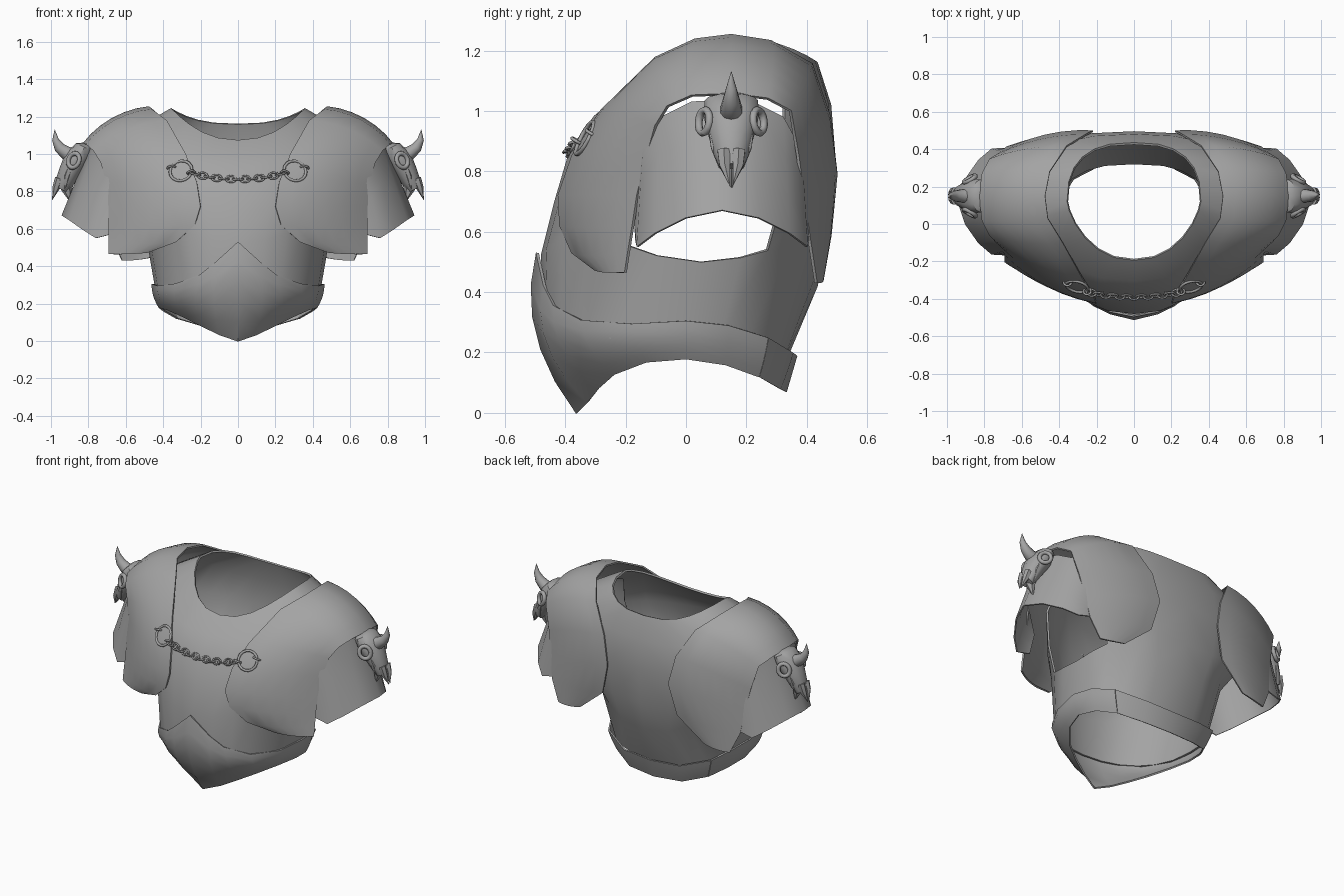
import bpy, bmesh
from math import sin, cos, pi
from mathutils import Vector as V

if "Cube" in bpy.data.objects:
    bpy.data.objects.remove(bpy.data.objects["Cube"])

steel = bpy.data.materials.new("dark_steel")
steel.diffuse_color = (.37, .37, .37, 1)
steel.use_nodes = True
steel.node_tree.nodes["Principled BSDF"].inputs["Base Color"].default_value = steel.diffuse_color


def finish(ob, mirror=False, thick=0, angle=40):
    ob.data.materials.append(steel)
    if mirror:
        m = ob.modifiers.new("mirror", 'MIRROR')
        m.merge_threshold = 0.002
    if thick:
        s = ob.modifiers.new("thickness", 'SOLIDIFY')
        s.thickness, s.offset = thick, 0
    bpy.ops.object.select_all(action='DESELECT')
    ob.select_set(True)
    bpy.context.view_layer.objects.active = ob
    bpy.ops.object.convert(target='MESH')
    bpy.ops.object.shade_smooth_by_angle(angle=angle * pi / 180)
    return ob


def grid(name, rows, closed=False, caps=False, skip=None, **kw):
    """Skin a list of rows of points."""
    n = len(rows[0])
    verts = [tuple(p) for r in rows for p in r]
    faces = []
    for i in range(len(rows) - 1):
        for j in range(n if closed else n - 1):
            if not (skip and skip(i, j)):
                k = (j + 1) % n
                faces.append((i*n + j, i*n + k, (i+1)*n + k, (i+1)*n + j))
    if caps:
        faces += [tuple(range(n)), tuple(range((len(rows)-1)*n, len(rows)*n))]
    me = bpy.data.meshes.new(name)
    me.from_pydata(verts, [], faces)
    bm = bmesh.new()
    bm.from_mesh(me)
    bmesh.ops.delete(bm, geom=[v for v in bm.verts if not v.link_faces], context='VERTS')
    bmesh.ops.recalc_face_normals(bm, faces=bm.faces)
    bm.to_mesh(me)
    bm.free()
    ob = bpy.data.objects.new(name, me)
    bpy.context.collection.objects.link(ob)
    return finish(ob, **kw)


def tube(name, path, sides=10, **kw):
    """Round tapering tube through (x, y, z, radius) points, bending in xz."""
    rows = []
    for i, p in enumerate(path):
        d = (V(path[min(i+1, len(path)-1)][:3]) - V(path[max(i-1, 0)][:3])).normalized()
        a = d.cross(V((0, 1, 0))).normalized()
        b = d.cross(a)
        rows.append([V(p[:3]) + p[3]*(a*cos(2*pi*k/sides) + b*sin(2*pi*k/sides))
                     for k in range(sides)])
    return grid(name, rows, closed=True, caps=True, mirror=True, **kw)


def ring(name, loc, axis, r, minor, stretch=1, along=None, mirror=False):
    """Torus whose hole faces axis, stretched in the direction along."""
    w = V(axis).normalized()
    u = V(along) if along else V((1, 0, 0)) if abs(w.x) < .8 else V((0, 0, 1))
    u = (u - w*u.dot(w)).normalized()
    v = w.cross(u)
    rows = []
    for i in range(17):
        a = 2*pi*i/16
        out = u*cos(a) + v*sin(a)
        c = V(loc) + u*cos(a)*r*stretch + v*sin(a)*r
        rows.append([c + minor*(out*cos(2*pi*k/6) + w*sin(2*pi*k/6)) for k in range(6)])
    return grid(name, rows, closed=True, mirror=mirror, angle=80)


# torso half rings: front (y, z), side (x, y, z), back (y, z), front power, corner lift
levels = [((-.465, .27), (.43, .00, .24), (.325, .17), .9, 0),
          ((-.475, .52), (.475, .05, .50), (.43, .42), .95, .08),
          ((-.43, .70), (.57, .08, .66), (.47, .60), 1, .03),
          ((-.38, .87), (.62, .10, .90), (.49, .84), 1, 0),
          ((-.30, .98), (.58, .12, 1.11), (.475, 1.02), 1.1, 0),
          ((-.19, 1.07), (.355, .12, 1.24), (.43, 1.16), 1.4, 0)]


def torso_row(f, s, b, power, lift):
    row = []
    for j in range(13):
        t = pi*j/12
        end, p = (f, .9) if j <= 6 else (b, .75)
        c = abs(cos(t))
        row.append((s[0]*max(sin(t), 0)**p if 0 < j < 12 else 0,
                    s[1] + (end[0] - s[1])*c**(power if j <= 6 else .8),
                    s[2] + (end[1] - s[2])*c*c + lift*sin(2*t)**2))
    return row


grid("torso", [torso_row(*l) for l in levels], mirror=True, thick=.012,
     skip=lambda i, j: 1 <= i <= 3 and 4 <= j <= 7)

# belly plate and rear belt: upper and lower edges, bulged between
top = [(0, -.492, .53), (.12, -.468, .42), (.2, -.435, .355), (.33, -.345, .307),
       (.425, -.18, .295), (.457, 0, .305), (.435, .14, .29), (.37, .27, .25),
       (.2, .352, .20), (0, .365, .19)]
low = [(0, -.36, .0), (.1, -.325, .035), (.2, -.285, .085), (.29, -.235, .13),
       (.38, -.13, .17), (.42, 0, .18), (.395, .13, .16), (.325, .24, .12),
       (.19, .31, .08), (0, .33, .07)]
swell = [.068, .062, .052, .034, .016, .01, .008, .004, .002, 0]
band = []
for i in range(6):
    u = i/5
    row = []
    for a, b, s in zip(top, low, swell):
        p = V(a).lerp(V(b), u)
        row.append(p + V((p.x, p.y, 0)).normalized()*s*4*u*(1 - u))
    band.append(row)
grid("belly_plate", [r[:8] for r in band], mirror=True, thick=.01)
grid("rear_belt", [r[7:] for r in band], mirror=True, thick=.008)

# pauldrons: inner and outer edges from front tip over the shoulder to the back tip
inner = [(.48, -.30, .475), (.33, -.375, .53), (.23, -.415, .62), (.2, -.42, .72),
         (.22, -.375, .85), (.28, -.28, 1.0), (.38, -.1, 1.175), (.46, .03, 1.235),
         (.475, .15, 1.25), (.45, .28, 1.23), (.36, .415, 1.155), (.26, .475, .98),
         (.22, .496, .8), (.27, .475, .6), (.45, .45, .45)]
outer = [(.69, -.2, .465), (.69, -.19, .53), (.688, -.175, .62), (.69, -.16, .72),
         (.70, -.13, .84), (.73, -.1, .95), (.77, -.06, 1.015), (.81, .02, 1.05),
         (.825, .15, 1.055), (.81, .27, 1.04), (.77, .345, 1.0), (.73, .37, .85),
         (.70, .39, .7), (.68, .41, .56), (.62, .43, .43)]
bulge = [.012, .025, .036] + [.042]*7 + [.034]*3 + [.025, .012]
rows = []
for a, b, h in zip(inner, outer, bulge):
    row = []
    for k in range(7):
        u = k/6
        p = V(a).lerp(V(b), u)
        row.append(p + (p - V((.3, .13, .7))).normalized()*h*4*u*(1 - u))
    rows.append(row)
grid("pauldrons", rows, mirror=True, thick=.01)

# flared upper-arm plates
upper = [(.62, -.17, .72), (.69, -.14, .87), (.73, -.08, .98), (.77, .02, 1.03), (.79, .12, 1.035)]
lower = [(.66, -.165, .575), (.76, -.16, .55), (.83, -.10, .595), (.90, .0, .645), (.94, .12, .67)]


def arch(half):
    return half + [(x, .24 - y, z) for x, y, z in half[-2::-1]]


a, b = arch(upper), arch(lower)
grid("arm_plates", [[V(p).lerp(V(q), u) for p, q in zip(a, b)] for u in (0, .33, .67, 1)],
     mirror=True, thick=.008)

# horned skull ornaments: sections as (x, z, half width, half depth)
axis = V((.45, 0, -.9)).normalized()
depth = V((.9, 0, .45)).normalized()
rows = []
for x, z, hy, hd in [(.80, 1.05, .055, .025), (.82, 1.035, .088, .05), (.85, .99, .092, .065),
                     (.875, .95, .085, .065), (.90, .905, .072, .058), (.925, .855, .058, .05),
                     (.945, .81, .038, .035)]:
    rows.append([V((x, .15, z)) + V((0, hy*cos(2*pi*k/12), 0)) + depth*hd*sin(2*pi*k/12)
                 for k in range(12)])
grid("skulls", rows, closed=True, caps=True, mirror=True)
tube("horns", [(.86, .15, .985, .04), (.92, .15, 1.005, .037), (.955, .15, 1.035, .029),
               (.976, .15, 1.075, .018), (.98, .15, 1.13, .001)])
for side in (-1, 1):
    ring("eye_sockets", (.878, .15 + side*.09, .965), (.6, side, .2), .034, .013,
         1.15, axis, mirror=True)
    tube("cheek_bones", [(.90, .15 + side*.055, .92, .02), (.915, .15 + side*.052, .88, .018),
                         (.925, .15 + side*.04, .81, .001)], sides=6)
    tube("snout_points", [(.955, .15 + side*.025, .87, .024), (.972, .15 + side*.022, .82, .02),
                          (.993, .15 + side*.006, .755, .001)], sides=6)
tube("jaw_points", [(.915, .15, .86, .04), (.915, .15, .81, .03), (.895, .15, .74, .001)], sides=6)

# chest chain with anchor rings
ring("anchor_rings", (.305, -.335, .91), (.2, -.85, .45), .06, .008, mirror=True)
ring("anchor_loops", (.355, -.31, .925), (.1, .5, .9), .022, .006, mirror=True)
ring("inner_loops", (.25, -.36, .9), (.1, .5, .9), .02, .006, mirror=True)


def hang(x):
    q = (x/.25)**2
    return V((x, -.387 + .022*q, .865 + .033*q))


for i in range(13):
    x = -.228 + i*.038
    tan = (hang(x + .01) - hang(x - .01)).normalized()
    n = V((0, -.9, .4))
    n = n if i % 2 else n.cross(tan) + n*.6
    ring("chain_link", hang(x), n - tan*n.dot(tan), .018, .0055, 1.5, tan)
